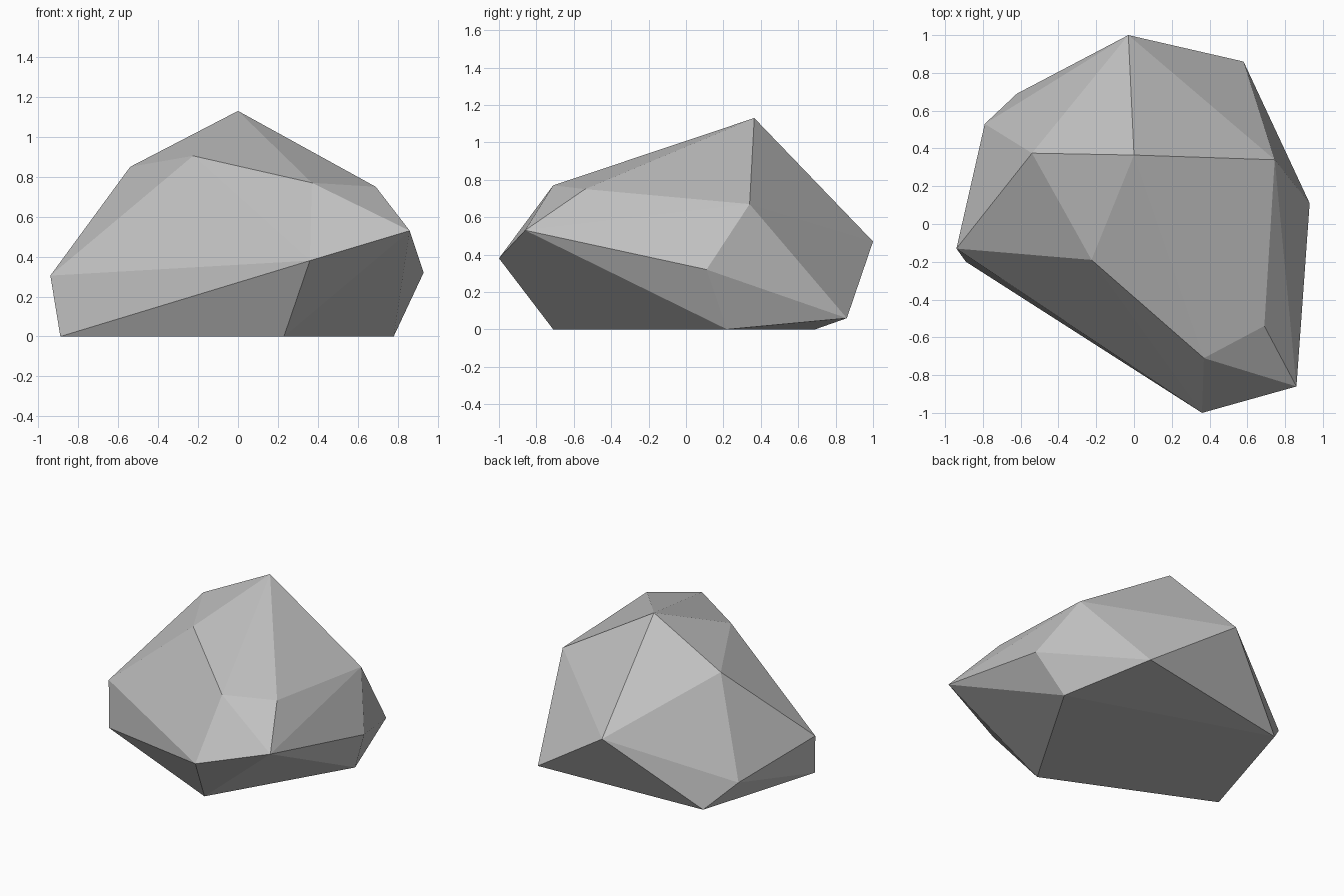
import bpy
import bmesh

# Remove the default cube
default_cube = bpy.data.objects.get("Cube")
if default_cube:
    bpy.data.objects.remove(default_cube, do_unlink=True)


def make_material(name, colour):
    material = bpy.data.materials.new(name)
    material.use_nodes = True
    material.diffuse_color = colour
    shader = next(n for n in material.node_tree.nodes if n.type == "BSDF_PRINCIPLED")
    shader.inputs["Base Color"].default_value = colour
    shader.inputs["Roughness"].default_value = 0.9
    return material


# Corners of the boulder, grouped by height; the facets are their convex hull
ground_corners = [(-.89, -.2, 0), (.23, -.71, 0), (.78, .22, 0), (-.62, .69, 0)]
side_corners = [
    (.58, .86, .06), (-.79, .53, .18), (-.94, -.13, .305), (.93, .11, .32),
    (.36, -1, .38), (-.03, 1, .47), (.86, -.86, .53),
]
crown_corners = [
    (.745, .34, .67), (.69, -.54, .75), (.37, -.71, .77),
    (-.54, .375, .85), (-.225, -.19, .905), (0, .365, 1.13),
]


def make_hull(name, corners, material):
    bm = bmesh.new()
    for corner in corners:
        bm.verts.new(corner)
    bmesh.ops.convex_hull(bm, input=bm.verts[:])
    bmesh.ops.recalc_face_normals(bm, faces=bm.faces[:])
    for face in bm.faces:
        face.smooth = False
    mesh = bpy.data.meshes.new(name)
    bm.to_mesh(mesh)
    bm.free()
    mesh.materials.append(material)
    boulder = bpy.data.objects.new(name, mesh)
    bpy.context.collection.objects.link(boulder)
    return boulder


# Flat-faced boulder in one stone colour
stone_grey = make_material("stone grey", (.54, .54, .54, 1))
make_hull("boulder", ground_corners + side_corners + crown_corners, stone_grey)
